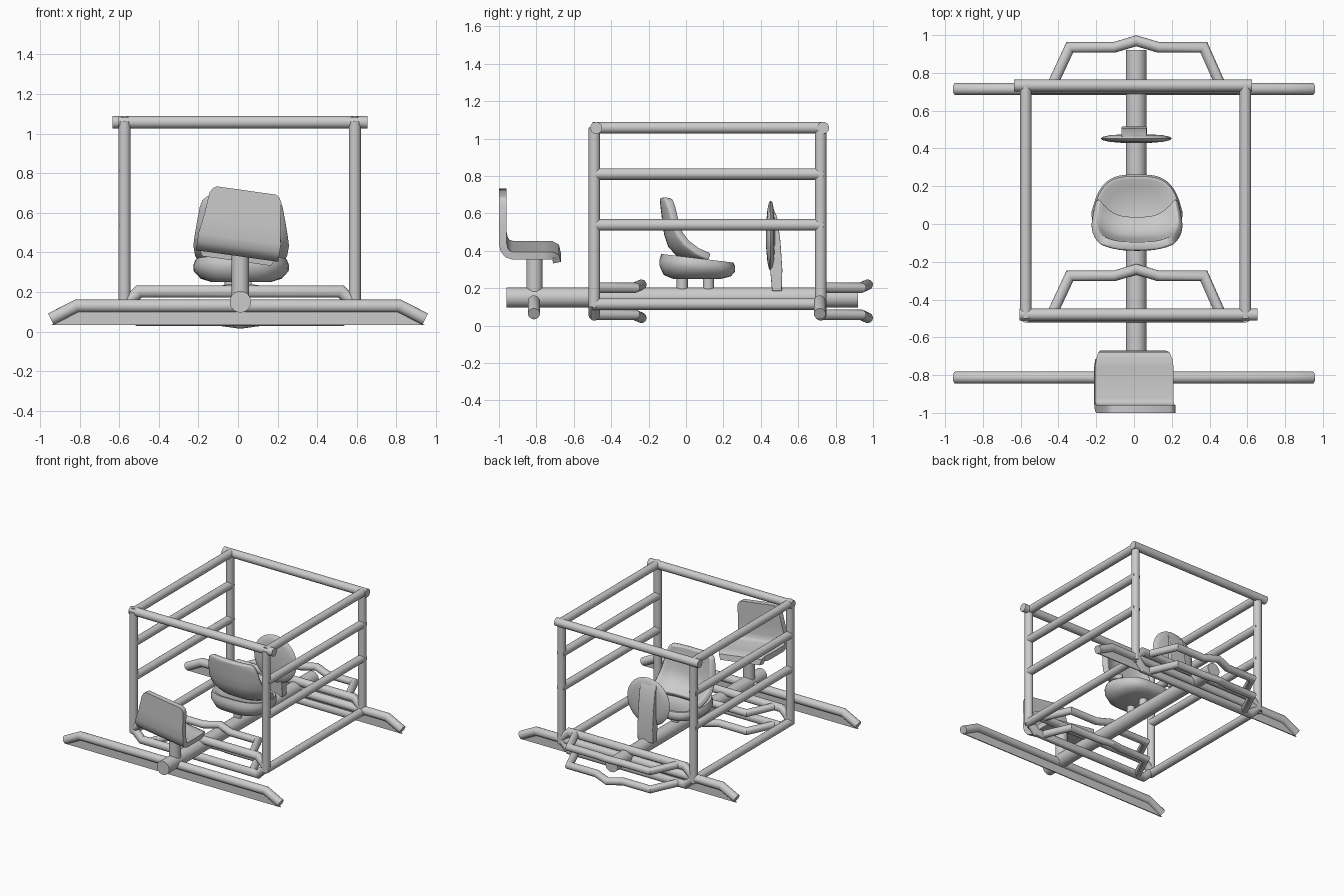
import bpy, bmesh
from math import sin, cos, pi, radians, copysign
from mathutils import Matrix, Vector

if "Cube" in bpy.data.objects:
    bpy.data.objects.remove(bpy.data.objects["Cube"])


def add(name, bm, angle=35):
    bmesh.ops.recalc_face_normals(bm, faces=bm.faces)
    me = bpy.data.meshes.new(name)
    bm.to_mesh(me)
    bm.free()
    ob = bpy.data.objects.new(name, me)
    bpy.context.collection.objects.link(ob)
    bpy.ops.object.select_all(action='DESELECT')
    ob.select_set(True)
    bpy.context.view_layer.objects.active = ob
    bpy.ops.object.shade_smooth_by_angle(angle=radians(angle))
    return ob


def tube(name, pts, r=0.032, n=20):
    """Capped round tube along a polyline with mitred corners."""
    P = [Vector(p) for p in pts]
    d = [(b - a).normalized() for a, b in zip(P, P[1:])]
    bm = bmesh.new()
    u = d[0].orthogonal().normalized()
    v = d[0].cross(u)
    ring = [P[0] + r * (cos(2 * pi * i / n) * u + sin(2 * pi * i / n) * v) for i in range(n)]
    rows = [ring]
    for k in range(1, len(P)):
        nrm = d[k - 1] + (d[k] if k < len(d) else d[k - 1])
        ring = [p + d[k - 1] * ((P[k] - p).dot(nrm) / d[k - 1].dot(nrm)) for p in ring]
        rows.append(ring)
    loft(bm, rows)
    return add(name, bm)


def loft(bm, rows):
    """Skin closed rings and cap both ends."""
    V = [[bm.verts.new(p) for p in row] for row in rows]
    n = len(V[0])
    for a, b in zip(V, V[1:]):
        for i in range(n):
            bm.faces.new((a[i], a[(i + 1) % n], b[(i + 1) % n], b[i]))
    bm.faces.new(V[0])
    bm.faces.new(V[-1])


def extrude(name, pts, vec, bevel=0, angle=35):
    bm = bmesh.new()
    a = [Vector(p) for p in pts]
    loft(bm, [a, [p + Vector(vec) for p in a]])
    ob = add(name, bm, angle)
    if bevel:
        m = ob.modifiers.new("bevel", 'BEVEL')
        m.width, m.segments = bevel, 3
    return ob


CX = 0.012
YF, YB = -0.49, 0.72

# central beam
tube("main_beam", [(CX, -0.96, 0.15), (CX, 0.92, 0.15)], 0.054, 28)

# cage: posts, side rails, top cross bars
for side, x in (("left", -0.573), ("right", 0.59)):
    for end, y in (("front", YF), ("back", YB)):
        tube(f"{end}_{side}_post", [(x, y, 0.1), (x, y, 1.06)], 0.031)
    for i, z in enumerate((0.115, 0.538, 0.81, 1.058)):
        tube(f"{side}_rail_{i}", [(x, YF - 0.01, z), (x, YB + 0.015, z)], 0.031)
tube("front_top_bar", [(-0.605, -0.48, 1.057), (0.655, -0.48, 1.057)])
tube("back_top_bar", [(-0.635, 0.733, 1.057), (0.625, 0.733, 1.057)])

# lower cross bars and bumpers, mirrored above and below z = 0.13
for end, y in (("front", YF), ("back", YB)):
    for lvl, s in (("upper", 1), ("lower", -1)):
        z0, z1, z2 = 0.13, 0.13 + s * 0.072, 0.13 + s * 0.088
        tube(f"{end}_{lvl}_cross_bar", [(-0.575, y, z0), (-0.5, y, z1), (0.52, y, z1), (0.592, y, z0)], 0.031)
        tube(f"{end}_{lvl}_bumper", [
            (-0.445, y - 0.01, z1), (-0.34, y + 0.215, z1), (-0.105, y + 0.215, z1),
            (CX, y + 0.25, z2), (0.13, y + 0.215, z1), (0.37, y + 0.215, z1),
            (0.47, y - 0.01, z1)], 0.028)

# axles: bent tube with a thin web filling the underside
for end, y in (("front", -0.813), ("back", 0.715)):
    tube(f"{end}_axle", [(-0.945, y, 0.063), (-0.815, y, 0.129), (0.815, y, 0.129), (0.945, y, 0.063)])
    extrude(f"{end}_axle_web", [(-0.945, y - 0.004, 0.032), (0.945, y - 0.004, 0.032),
                                (0.815, y - 0.004, 0.12), (-0.815, y - 0.004, 0.12)], (0, 0.008, 0))

# operator seat: bent sheet with rounded corners, leaning sideways
path = [(-0.98, 0.715, 0.15), (-0.98, 0.705, 0.168), (-0.98, 0.68, 0.183), (-0.98, 0.56, 0.195),
        (-0.98, 0.47, 0.21), (-0.972, 0.435, 0.21), (-0.955, 0.412, 0.21), (-0.925, 0.402, 0.21),
        (-0.76, 0.402, 0.21), (-0.715, 0.402, 0.203), (-0.697, 0.395, 0.19), (-0.69, 0.36, 0.175)]
bm = bmesh.new()
rows = []
for i, (y, z, w) in enumerate(path):
    a, b = path[max(i - 1, 0)], path[min(i + 1, len(path) - 1)]
    t = Vector((0, b[0] - a[0], b[1] - a[1])).normalized()
    nrm = Vector((1, 0, 0)).cross(t) * 0.021
    c = Vector((0, y, z))
    rows.append([c + nrm + Vector((w, 0, 0)), c + nrm - Vector((w, 0, 0)),
                 c - nrm - Vector((w, 0, 0)), c - nrm + Vector((w, 0, 0))])
loft(bm, rows)
piv = Vector((0, 0, 0.41))
bmesh.ops.rotate(bm, verts=bm.verts, cent=piv, matrix=Matrix.Rotation(radians(8), 3, 'Y'))
add("operator_seat", bm, 40)
tube("operator_seat_column", [(CX, -0.81, 0.15), (CX, -0.81, 0.4)], 0.044, 24)


# driver seat pan: dished tub lofted from superellipse rings
def ring(sx, sy, z, cy=0.06, tilt=0.08, n=40):
    out = []
    for i in range(n):
        c, s = cos(2 * pi * i / n), sin(2 * pi * i / n)
        px = copysign(abs(c) ** 0.6, c) * sx
        py = copysign(abs(s) ** 0.6, s) * sy
        px *= 1 - 0.22 * max(py, 0) / 0.2
        if py < 0:
            px *= 1 - 0.2 * (py / 0.2) ** 2
        out.append((0.016 + px, cy + py, z - tilt * py))
    return out


bm = bmesh.new()
loft(bm, [ring(0.15, 0.13, 0.25, tilt=0), ring(0.205, 0.18, 0.267, tilt=0.02),
          ring(0.24, 0.202, 0.305), ring(0.242, 0.202, 0.335), ring(0.232, 0.192, 0.36, tilt=0.12),
          ring(0.212, 0.175, 0.36, tilt=0.12), ring(0.17, 0.14, 0.325)])
add("driver_seat_pan", bm, 50)

# driver seat back: curved shell, wings wrapping forward towards the pan
back = [(0.03, 0.35, 0.21, 0.10), (-0.03, 0.385, 0.225, 0.09), (-0.075, 0.43, 0.232, 0.08),
        (-0.095, 0.49, 0.226, 0.065), (-0.105, 0.56, 0.215, 0.05), (-0.113, 0.63, 0.203, 0.04),
        (-0.117, 0.665, 0.19, 0.032), (-0.118, 0.683, 0.16, 0.025)]
N = 16
bm = bmesh.new()
G = [[bm.verts.new((0.016 + w * s, y + wrap * abs(s) ** 3, z + 0.25 * (wrap - 0.025) * abs(s) ** 3 * (z < 0.45)))
      for s in [2 * k / N - 1 for k in range(N + 1)]] for y, z, w, wrap in back]
for a, b in zip(G, G[1:]):
    for k in range(N):
        bm.faces.new((a[k], a[k + 1], b[k + 1], b[k]))
sb = add("driver_seat_back", bm, 50)
m = sb.modifiers.new("thickness", 'SOLIDIFY')
m.thickness, m.offset = 0.045, 0
m = sb.modifiers.new("soft_edge", 'BEVEL')
m.width, m.segments = 0.014, 2

# seat legs
for i, y in enumerate((-0.02, 0.12)):
    tube(f"driver_seat_leg_{i}", [(CX, y, 0.15), (CX, y, 0.29)], 0.03)

# control disc: lens shape with a tapered bracket behind it
bm = bmesh.new()
prof = [(0.07, -0.024), (0.14, -0.018), (0.18, -0.009), (0.187, 0), (0.18, 0.008), (0.14, 0.017), (0.07, 0.022)]
loft(bm, [[(CX + r * cos(2 * pi * i / 40), 0.453 + dy, 0.48 + r * sin(2 * pi * i / 40)) for i in range(40)]
          for r, dy in prof])
add("control_disc", bm, 45)
extrude("control_bracket", [(-0.067, 0.465, 0.63), (-0.067, 0.487, 0.58), (-0.067, 0.505, 0.45),
                            (-0.067, 0.515, 0.3), (-0.067, 0.512, 0.185), (-0.067, 0.46, 0.185),
                            (-0.067, 0.45, 0.3), (-0.067, 0.45, 0.6)], (0.135, 0, 0), 0.005)
